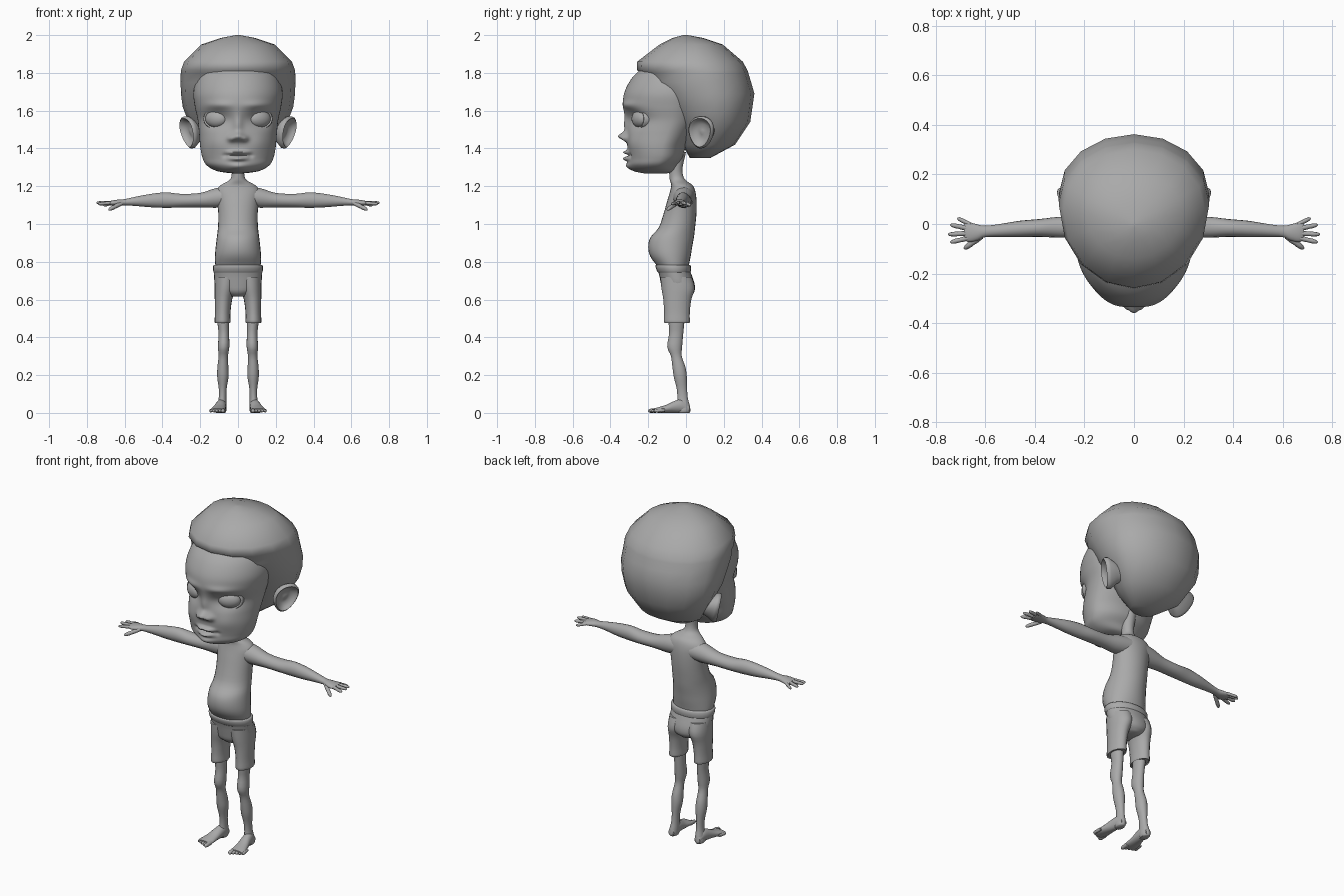
import bpy, bmesh, math
from mathutils import Vector

grey = bpy.data.materials.new("plain_grey")
grey.diffuse_color = (0.4, 0.4, 0.4, 1)


def skin(name, rings, mirror=False, angle=60, shells=None):
    """Bridge rings of points into a closed tube (or several tubes)."""
    bm = bmesh.new()
    for shell in (shells or [rings]):
        vs = [[bm.verts.new(p) for p in r] for r in shell]
        n = len(vs[0])
        for a, b in zip(vs, vs[1:]):
            for k in range(n):
                bm.faces.new((a[k], a[(k + 1) % n], b[(k + 1) % n], b[k]))
        bm.faces.new(vs[0][::-1])
        bm.faces.new(vs[-1])
    bmesh.ops.recalc_face_normals(bm, faces=bm.faces)
    me = bpy.data.meshes.new(name)
    bm.to_mesh(me)
    bm.free()
    me.materials.append(grey)
    ob = bpy.data.objects.new(name, me)
    bpy.context.collection.objects.link(ob)
    bpy.ops.object.select_all(action='DESELECT')
    ob.select_set(True)
    bpy.context.view_layer.objects.active = ob
    bpy.ops.object.shade_smooth_by_angle(angle=math.radians(angle))
    if mirror:
        ob.modifiers.new("mirror", 'MIRROR').use_mirror_merge = False
    return ob


def smooth(keys, steps):
    """Catmull-Rom through the key rows."""
    out = []
    for i in range(len(keys) - 1):
        p0, p1, p2, p3 = (keys[max(0, min(len(keys) - 1, j))] for j in range(i - 1, i + 3))
        for s in range(steps):
            t = s / steps
            out.append([b + .5 * t * (c - a + t * (2*a - 5*b + 4*c - d + t * (3*(b - c) + d - a)))
                        for a, b, c, d in zip(p0, p1, p2, p3)])
    return out + [list(keys[-1])]


UP = lambda a, b, t: Vector((a, b, t))       # along z
SIDE = lambda a, b, t: Vector((t, a, b))     # along x
BACK = lambda a, b, t: Vector((a, t, b))     # along y


def loft(name, keys, n=20, steps=3, frame=UP, mid=.5, mirror=False, angle=60, warp=None):
    """Keys: position along, centre across, half width, depth start, depth end."""
    rings = []
    for t, a, ra, b0, b1 in smooth(keys, steps):
        bc = b0 + (b1 - b0) * mid
        ring = []
        for k in range(n):
            c, s = math.cos(2*math.pi*k/n), math.sin(2*math.pi*k/n)
            p = frame(a + ra * c, bc + s * ((b1 - bc) if s > 0 else (bc - b0)), t)
            ring.append(warp(p, s) if warp else p)
        rings.append(ring)
    return skin(name, rings, mirror, angle)


def disc(name, centre, u, v, nrm, profile, egg=0, n=28):
    """Concentric ovals, each (scale, height along the normal)."""
    centre, u, v, nrm = map(Vector, (centre, u, v, nrm))
    rings = []
    for sc, h in profile:
        ang = [2 * math.pi * k / n for k in range(n)]
        rings.append([centre + nrm * h + sc * (u * math.cos(t) * (1 + egg * math.sin(t))
                      + v * math.sin(t)) for t in ang])
    return skin(name, rings, True, 70)


def digits(name, items, n=8):
    """Rounded fingers or toes: (start, end, radius)."""
    shells = []
    for a, b, r in items:
        a, b = Vector(a), Vector(b)
        d = b - a
        q = d.to_track_quat('Z', 'Y')
        shells.append([[a + d * t + q @ Vector((r*s*math.cos(2*math.pi*k/n),
                        r*s*math.sin(2*math.pi*k/n), 0)) for k in range(n)]
                       for t, s in ((0, .9), (.3, 1), (.5, .9), (.7, .95), (.9, .75), (.98, .4), (1, .1))])
    return skin(name, None, True, 70, shells)


# Face features pushed out of the head: x, z, x radius, z radius, amount
FEATURES = [(0, 1.53, .024, .05, .018), (0, 1.463, .03, .022, .045), (.036, 1.452, .018, .016, .024),
            (.016, 1.379, .034, .010, .028), (0, 1.346, .04, .012, .03), (0, 1.363, .05, .005, -.01),
            (0, 1.303, .05, .022, .02), (.1, 1.63, .07, .02, .012), (.115, 1.557, .065, .045, -.03),
            (.12, 1.43, .06, .05, .01), (.068, 1.363, .012, .015, -.008)]


def face(p, s):
    if s < 0:
        w = min(1, -s * 2.5)
        p.y -= w * sum(d * math.exp(-((abs(p.x) - x) / rx) ** 2 - ((p.z - z) / rz) ** 2)
                       for x, z, rx, rz, d in FEATURES)
    return p


# Head and face
loft("head", [(1.268, 0, .03, -.22, -.1), (1.28, 0, .11, -.27, -.07), (1.31, 0, .165, -.3, -.05),
              (1.35, 0, .188, -.305, -.02), (1.41, 0, .2, -.31, 0), (1.48, 0, .206, -.312, .04),
              (1.55, 0, .213, -.312, .08), (1.62, 0, .228, -.332, .1), (1.69, 0, .236, -.328, .1),
              (1.76, 0, .222, -.295, .1), (1.81, 0, .192, -.25, .08), (1.85, 0, .14, -.19, .05)],
     n=120, steps=9, mid=.6, angle=80, warp=face)

# Hair cap, coarse with smooth shading
loft("hair", [(1.35, 0, .08, .02, .13), (1.42, 0, .19, -.02, .26), (1.54, 0, .262, -.07, .34),
              (1.62, 0, .293, -.13, .352), (1.69, 0, .302, -.18, .362), (1.75, 0, .304, -.225, .345),
              (1.80, 0, .303, -.235, .33), (1.815, 0, .302, -.26, .325), (1.86, 0, .285, -.258, .3),
              (1.95, 0, .195, -.14, .195), (1.985, 0, .09, -.07, .09), (2.0, 0, .012, -.015, .01)],
     n=16, steps=1, mid=.567, angle=80)

# Eyes, lids and ears
EYE = ((.115, -.245, 1.557), (.055, .029, 0), (0, 0, .046), (.47, -.88, 0))
disc("eyeball", *EYE, [(1.05, -.02)] + [(math.cos(t * .15), .036 * math.sin(t * .15)) for t in range(11)])
disc("eyelid", *EYE, [(1.32, -.03), (1.22, .002), (1.12, .011), (1.02, .010), (.95, -.012)])
disc("ear", (.26, .08, 1.485), (.036, .062, 0), (.018, 0, .084), (.83, -.53, -.1),
     [(.45, -.09), (.7, -.045), (1, -.01), (1.01, .006), (.9, .014), (.76, .002), (.5, -.018), (.15, -.01)],
     egg=.2)

# Torso with round belly, shoulders and neck
loft("torso", [(.74, 0, .11, -.13, .01), (.78, 0, .12, -.155, .015), (.83, 0, .122, -.19, .025),
               (.88, 0, .118, -.2, .033), (.93, 0, .112, -.188, .042), (.98, 0, .106, -.145, .048),
               (1.05, 0, .104, -.12, .055), (1.12, 0, .11, -.1, .056), (1.17, 0, .118, -.085, .05),
               (1.205, 0, .092, -.078, .035), (1.23, 0, .048, -.085, .0), (1.255, 0, .034, -.088, -.015),
               (1.3, 0, .034, -.09, -.018), (1.38, 0, .04, -.09, -.0)], n=28)

# Arms and hands
loft("arm", [(.05, -.012, .06, 1.09, 1.2), (.12, -.012, .052, 1.085, 1.19), (.2, -.012, .043, 1.088, 1.165),
             (.3, -.013, .042, 1.087, 1.16), (.38, -.016, .036, 1.085, 1.168), (.46, -.02, .033, 1.088, 1.16),
             (.54, -.026, .026, 1.095, 1.145), (.6, -.03, .023, 1.098, 1.132), (.63, -.034, .032, 1.096, 1.13),
             (.665, -.033, .04, 1.097, 1.125), (.685, -.03, .034, 1.101, 1.119)],
     n=18, frame=SIDE, mirror=True)
digits("fingers", [((.66, -.002, 1.112), (.712, .024, 1.098), .009), ((.67, -.018, 1.113), (.741, -.003, 1.108), .010),
                   ((.67, -.038, 1.113), (.75, -.042, 1.112), .010), ((.665, -.056, 1.112), (.741, -.074, 1.106), .010),
                   ((.615, -.05, 1.11), (.685, -.1, 1.075), .012)])

# Shorts: seat, waistband and legs
loft("shorts_seat", [(.615, 0, .045, -.095, .02), (.64, 0, .098, -.122, .044), (.68, 0, .122, -.132, .046),
                     (.73, 0, .127, -.142, .03), (.772, 0, .128, -.155, .015)], n=28)
loft("waistband", [(.742, 0, .126, -.146, .022), (.75, 0, .131, -.153, .026), (.776, 0, .132, -.162, .026),
                   (.784, 0, .126, -.158, .02)], n=28, steps=2)
loft("shorts_leg", [(.482, .082, .036, -.108, .012), (.48, .082, .042, -.117, .02), (.53, .081, .041, -.116, .02),
                    (.6, .077, .046, -.12, .028), (.66, .068, .056, -.13, .046), (.72, .062, .06, -.135, .03)],
     mirror=True, angle=40)

# Legs and feet
loft("leg", [(.56, .08, .034, -.095, 0), (.48, .078, .031, -.093, -.008), (.42, .075, .028, -.09, -.014),
             (.35, .076, .030, -.1, -.02), (.3, .078, .025, -.08, -.022), (.24, .08, .029, -.072, -.002),
             (.19, .08, .03, -.065, .005), (.13, .081, .021, -.05, .006), (.08, .082, .02, -.046, .01),
             (.04, .085, .024, -.05, .02), (.012, .087, .025, -.05, .024), (0.0, .087, .02, -.045, .018)],
     n=18, mirror=True)
loft("foot", [(.018, .086, .018, .002, .04), (-.02, .088, .026, 0, .072), (-.06, .093, .03, 0, .064),
              (-.1, .1, .035, 0, .045), (-.14, .106, .041, 0, .032), (-.168, .108, .038, .002, .024)],
     n=18, frame=BACK, mirror=True)
digits("toes", [((.078 + .0155 * i, -.145 + .008 * i, .014), (.08 + .0165 * i, -.2 + .008 * i, .01),
                 .0125 if i == 0 else .0095) for i in range(5)])
